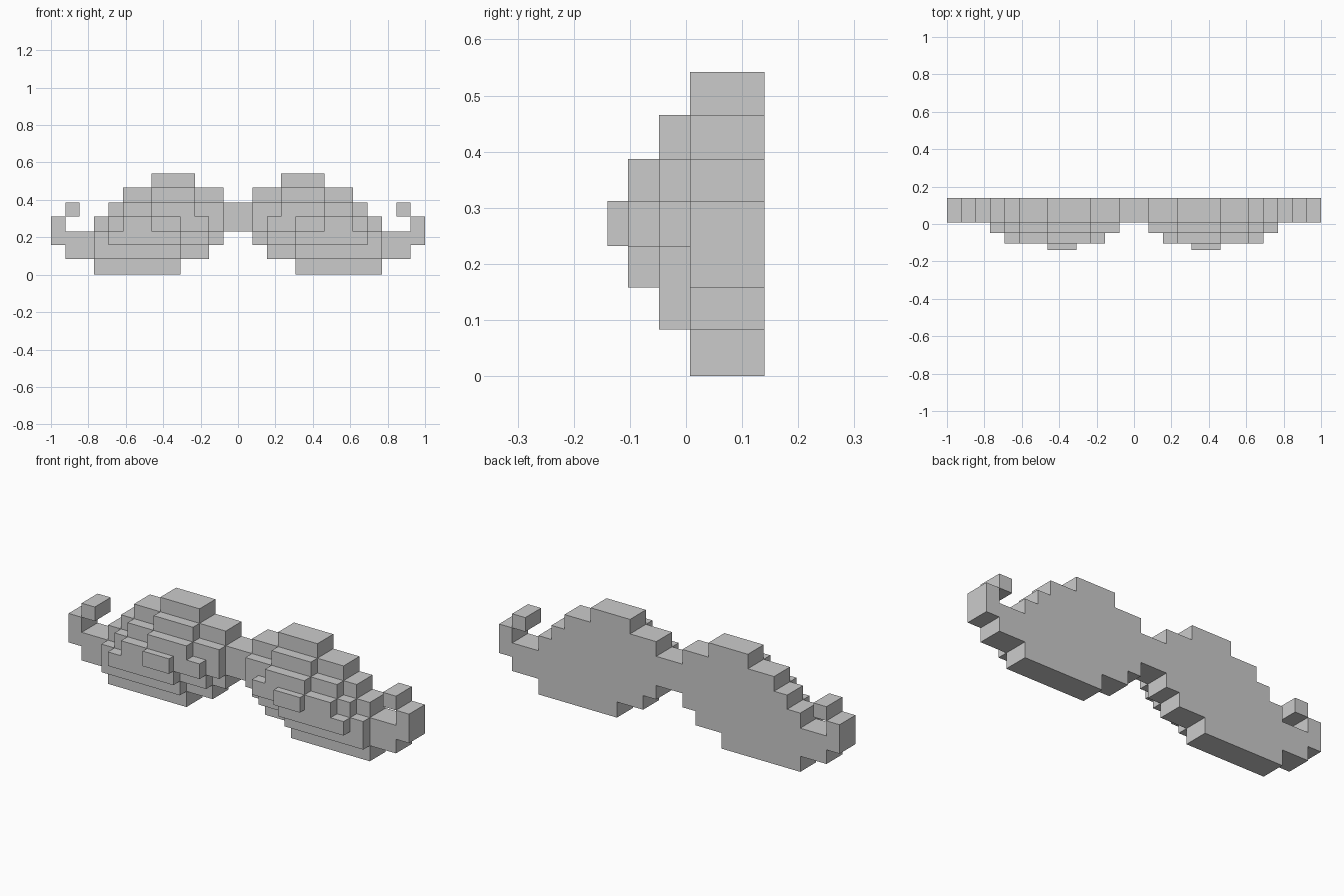
import bpy, bmesh, math

if "Cube" in bpy.data.objects:
    bpy.data.objects.remove(bpy.data.objects["Cube"])

U = 1 / 13                                                   # block width
Z = [0, 0.083, 0.158, 0.232, 0.312, 0.387, 0.465, 0.542]     # row heights
Y = [0.14, 0.007, -0.048, -0.103, -0.14]                     # layer depths, back to front

# Right-half silhouette: column spans per row, bottom to top
ROWS = [[(4, 10)], [(2, 12)], [(1, 13)], [(0, 10), (12, 13)],
        [(0, 9), (11, 12)], [(1, 8)], [(3, 6)]]
base = set()
for r, spans in enumerate(ROWS):
    for a, b in spans:
        for c in range(a, b):
            base |= {(c, r), (-1 - c, r)}


def erode(cells):
    return {(c, r) for c, r in cells
            if {(c + 1, r), (c - 1, r), (c, r + 1), (c, r - 1)} <= cells}


# Each layer toward the front shrinks by one block around its edge;
# the bridge between the two lobes stays at the base depth
layers = [base]
core = base - {(0, 3), (0, 4), (-1, 3), (-1, 4)}
bridge = base - core
inner = erode(base) - bridge
for _ in range(3):
    layers.append(inner)
    inner = erode(inner | bridge if len(layers) == 2 else inner) - bridge
layers = layers[:4]
voxels = {(c, k, r) for k, cells in enumerate(layers) for c, r in cells}

# Outer skin: one quad wherever a block meets empty space
CORNERS = [(0, 0), (1, 0), (1, 1), (0, 1)]
bm = bmesh.new()
for v in voxels:
    for axis in range(3):
        for side in (0, 1):
            n = list(v)
            n[axis] += 1 if side else -1
            if tuple(n) in voxels:
                continue
            pts = []
            for p, q in CORNERS:
                o = [0, 0, 0]
                o[axis], o[(axis + 1) % 3], o[(axis + 2) % 3] = side, p, q
                pts.append(bm.verts.new(((v[0] + o[0]) * U, Y[v[1] + o[1]], Z[v[2] + o[2]])))
            # depth index runs toward -y, so the winding is mirrored
            bm.faces.new(pts[::-1] if side else pts).normal_flip()
bmesh.ops.remove_doubles(bm, verts=bm.verts[:], dist=1e-4)
for f in bm.faces:
    f.normal_update()
# Depth runs toward -y, so flip the skin if it came out inside-out
if bm.calc_volume(signed=True) < 0:
    bmesh.ops.reverse_faces(bm, faces=bm.faces[:])
# Merge coplanar quads into clean flat faces
bmesh.ops.dissolve_limit(bm, angle_limit=math.radians(1),
                         verts=bm.verts[:], edges=bm.edges[:])
mesh = bpy.data.meshes.new("moustache")
bm.to_mesh(mesh)
bm.free()
bpy.context.collection.objects.link(bpy.data.objects.new("moustache", mesh))
